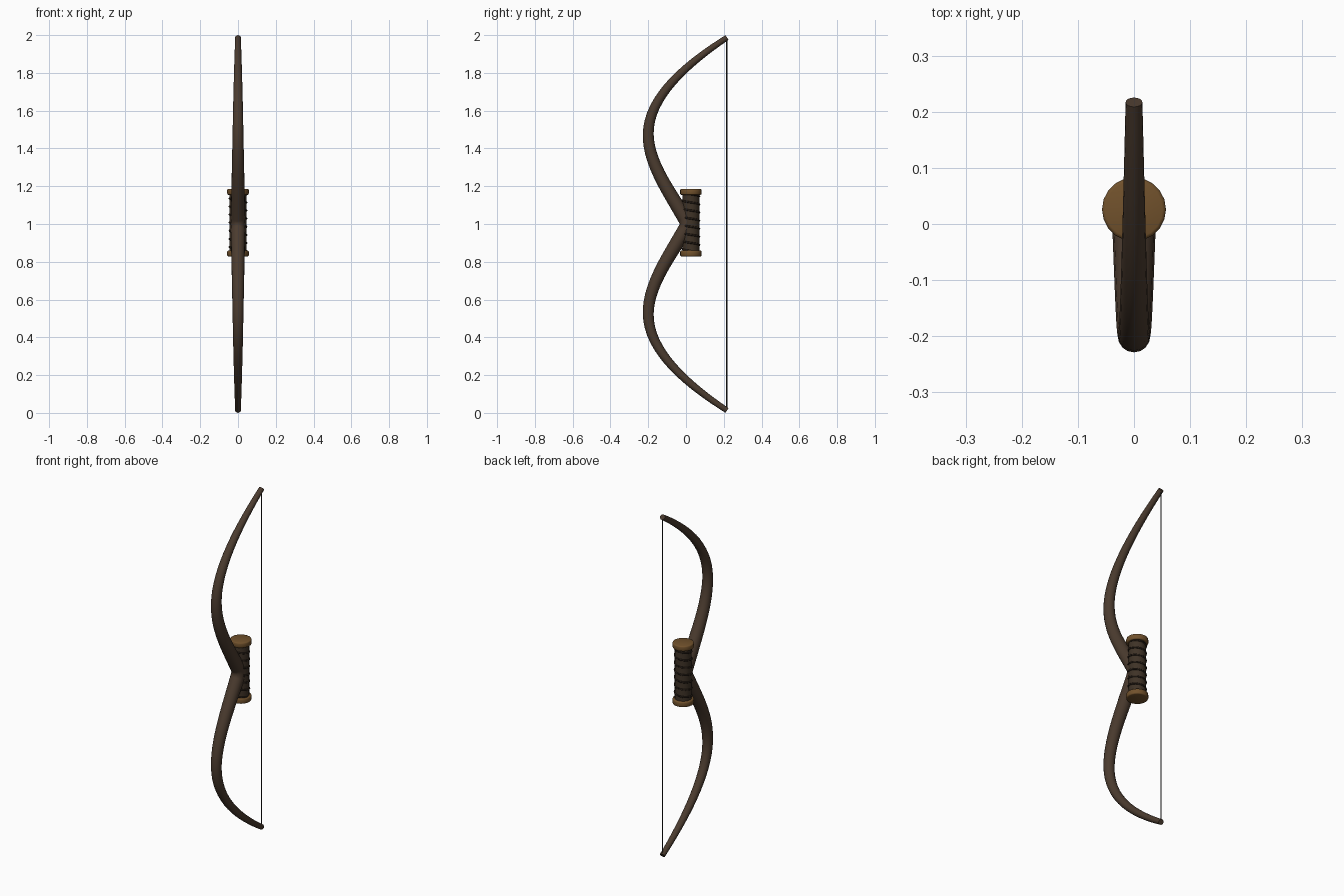
import bpy, bmesh, math
from mathutils import Vector

if "Cube" in bpy.data.objects:
    bpy.data.objects.remove(bpy.data.objects["Cube"])


def mat(name, rgb):
    m = bpy.data.materials.new(name)
    m.diffuse_color = (*rgb, 1)
    m.use_nodes = True
    m.node_tree.nodes["Principled BSDF"].inputs["Base Color"].default_value = m.diffuse_color
    return m


WOOD = mat("limb_wood", (0.070, 0.044, 0.028))
LEATHER = mat("grip_leather", (0.050, 0.033, 0.020))
CORD = mat("dark_cord", (0.022, 0.014, 0.009))
TAN = mat("tan_collar", (0.165, 0.083, 0.025))
STRING = mat("string_grey", (0.025, 0.025, 0.025))


def make(name, bm, material, loc=(0, 0, 0), angle=50):
    me = bpy.data.meshes.new(name)
    bmesh.ops.recalc_face_normals(bm, faces=bm.faces)
    bm.to_mesh(me)
    bm.free()
    ob = bpy.data.objects.new(name, me)
    bpy.context.collection.objects.link(ob)
    ob.location = loc
    me.materials.append(material)
    bpy.ops.object.select_all(action='DESELECT')
    ob.select_set(True)
    bpy.context.view_layer.objects.active = ob
    bpy.ops.object.shade_smooth_by_angle(angle=math.radians(angle))
    return ob


def tube(points, radii, sides):
    """Sweep a round section along a path, with closed ends."""
    bm = bmesh.new()
    rings = []
    for i, p in enumerate(points):
        t = (points[min(i + 1, len(points) - 1)] - points[max(i - 1, 0)]).normalized()
        ref = Vector((1, 0, 0)) if abs(t.z) < 0.5 or abs(t.x) < 0.01 else Vector((0, 0, 1))
        n = (ref - t * ref.dot(t)).normalized()
        b = t.cross(n)
        rings.append([bm.verts.new(p + radii[i] * (n * math.cos(a) + b * math.sin(a)))
                      for a in (2 * math.pi * k / sides for k in range(sides))])
    for r, s in zip(rings, rings[1:]):
        for k in range(sides):
            j = (k + 1) % sides
            bm.faces.new((r[k], r[j], s[j], s[k]))
    bm.faces.new(rings[0])
    bm.faces.new(rings[-1])
    return bm


def bezier(a, b, c, d, n):
    pts = []
    for i in range(n + 1):
        t = i / n
        u = 1 - t
        w = (u**3, 3 * u * u * t, 3 * u * t * t, t**3)
        pts.append(Vector((0, sum(k * p[0] for k, p in zip(w, (a, b, c, d))),
                           sum(k * p[1] for k, p in zip(w, (a, b, c, d))))))
    return pts


def drum(radius, depth, sides, bevel=0):
    bm = bmesh.new()
    bmesh.ops.create_cone(bm, cap_ends=True, segments=sides, radius1=radius,
                          radius2=radius, depth=depth)
    if bevel:
        rim = [e for e in bm.edges if abs(e.verts[0].co.z - e.verts[1].co.z) < 1e-5]
        bmesh.ops.bevel(bm, geom=rim, offset=bevel, segments=2, profile=0.5, affect='EDGES')
    return bm


# limbs: tapered curve, trimmed at the centre plane and mirrored
path = [Vector((0, 0.027, -0.026))]
path += bezier((0.012, 0), (-0.08, 0.16), (-0.2, 0.315), (-0.2, 0.475), 14)
path += bezier((-0.2, 0.475), (-0.2, 0.675), (0.007, 0.85), (0.217, 0.987), 16)[1:]
dist = [0]
for p, q in zip(path, path[1:]):
    dist.append(dist[-1] + (q - p).length)
bm = tube(path, [0.04 - 0.025 * d / dist[-1] for d in dist], 16)
bmesh.ops.bisect_plane(bm, geom=bm.verts[:] + bm.edges[:] + bm.faces[:],
                       plane_co=(0, 0, 0), plane_no=(0, 0, 1), clear_inner=True)
limbs = make("limbs", bm, WOOD, (0, 0, 1))
mir = limbs.modifiers.new("mirror", 'MIRROR')
mir.use_axis = (False, False, True)

# grip core and its two end collars
GY, GZ = 0.026, 1.007
make("grip", drum(0.045, 0.32, 20), LEATHER, (0, GY, GZ))
for name, s in (("upper_collar", 1), ("lower_collar", -1)):
    make(name, drum(0.057, 0.031, 20, 0.006), TAN, (0, GY, GZ + s * 0.163))

# cord spiralling round the grip
turns, steps = 7, 20
helix = []
for i in range(turns * steps + 1):
    a = 2 * math.pi * i / steps
    helix.append(Vector((0.045 * math.cos(a), 0.045 * math.sin(a),
                         0.15 - 0.30 * i / (turns * steps))))
make("grip_cord", tube(helix, [0.005] * len(helix), 8), CORD, (0, GY, GZ))

# bowstring between the tips
make("bowstring", drum(0.003, 1.966, 8), STRING, (0, 0.216, 1))
